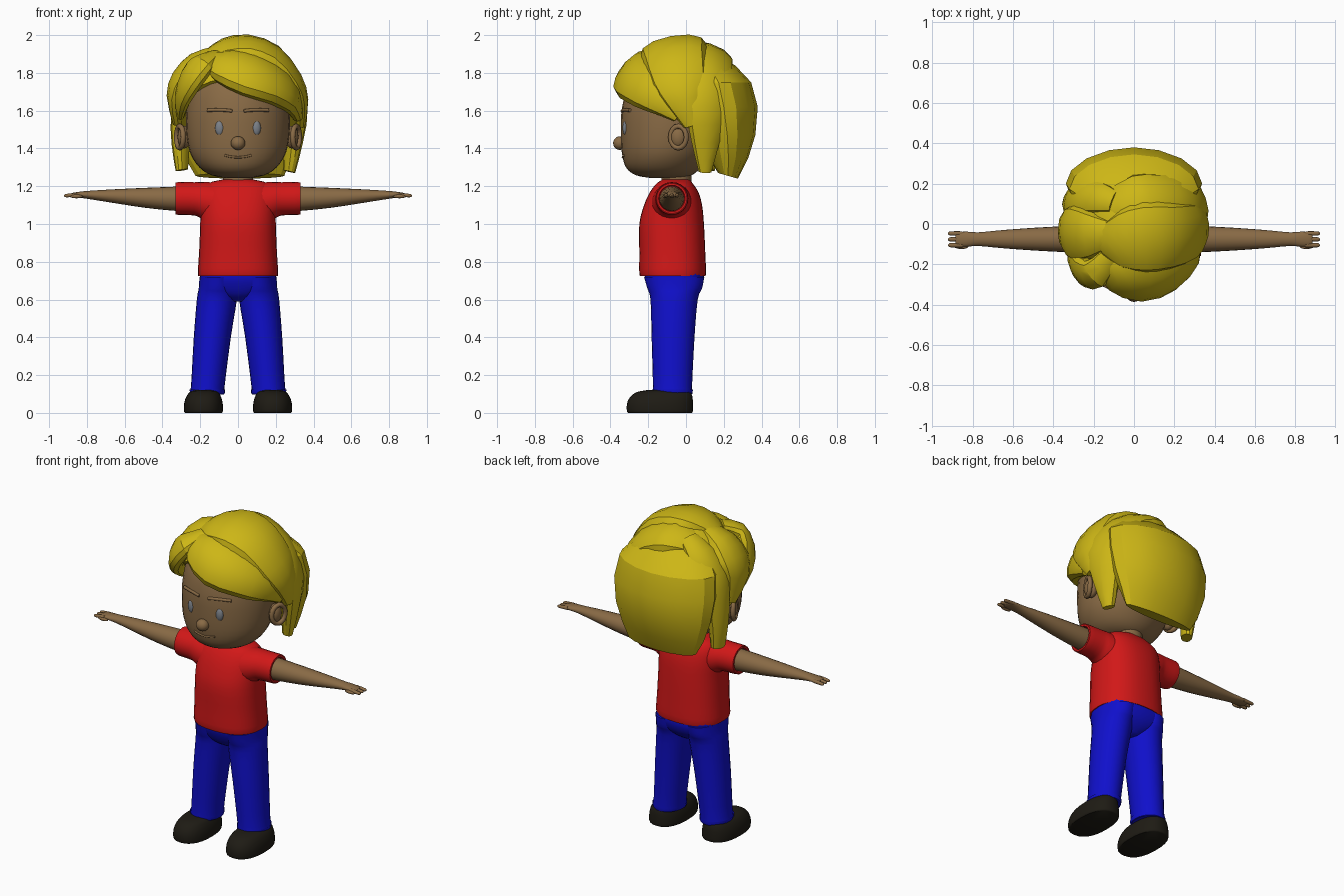
import bpy, bmesh, math
from mathutils import Vector as V


def material(name, rgb):
    m = bpy.data.materials.new(name)
    m.diffuse_color = (*rgb, 1)
    return m


SKIN = material("skin", (0.25, 0.145, 0.06))
HAIR = material("hair", (0.61, 0.47, 0.008))
RED = material("shirt_red", (0.64, 0.009, 0.009))
BLUE = material("trouser_blue", (0.005, 0.005, 0.6))
BLACK = material("shoe_black", (0.013, 0.011, 0.007))
EYE = material("eye_grey", (0.2, 0.22, 0.25))


def finish(name, bm, mat, angle=40):
    bmesh.ops.recalc_face_normals(bm, faces=bm.faces)
    me = bpy.data.meshes.new(name)
    bm.to_mesh(me)
    bm.free()
    ob = bpy.data.objects.new(name, me)
    bpy.context.collection.objects.link(ob)
    me.materials.append(mat)
    bpy.ops.object.select_all(action='DESELECT')
    ob.select_set(True)
    bpy.context.view_layer.objects.active = ob
    bpy.ops.object.shade_smooth_by_angle(angle=math.radians(angle))


def spline(a, b, c, d, t):
    return 0.5 * (2 * b + (c - a) * t + (2 * a - 5 * b + 4 * c - d) * t * t
                  + (3 * b - a - 3 * c + d) * t ** 3)


def resample(rows, steps):
    out = []
    for i in range(len(rows) - 1):
        q = [rows[max(0, min(len(rows) - 1, i + k))] for k in (-1, 0, 1, 2)]
        for s in range(steps):
            out.append([spline(*[r[j] for r in q], s / steps) for j in range(len(rows[0]))])
    return out + [list(rows[-1])]


def loft(name, rings, mat, n=24, e=1.0, steps=3, angle=40):
    """Skin (centre, half axis, half axis) rings; e below 1 squares them."""
    bm = bmesh.new()
    loops = []
    for c, u, v in resample(rings, steps):
        loop = []
        for k in range(n):
            a = 2 * math.pi * k / n
            x, y = math.cos(a), math.sin(a)
            x, y = math.copysign(abs(x) ** e, x), math.copysign(abs(y) ** e, y)
            loop.append(bm.verts.new(c + u * x + v * y))
        loops.append(loop)
    for a, b in zip(loops, loops[1:]):
        for k in range(n):
            bm.faces.new((a[k], a[k - 1], b[k - 1], b[k]))
    bm.faces.new(loops[0])
    bm.faces.new(loops[-1])
    finish(name, bm, mat, angle)


def upright(rows, s=1):
    """rows: z, centre x, half width, front y, back y"""
    return [(V((s * cx, (f + b) / 2, z)), V((rx, 0, 0)), V((0, (b - f) / 2, 0)))
            for z, cx, rx, f, b in rows]


def sideways(rows, s, y=-0.075):
    """rows: x, z, half depth, half height"""
    return [(V((s * x, y, z)), V((0, ry, 0)), V((0, 0, rz))) for x, z, ry, rz in rows]


def ball(name, loc, size, mat, seg=20):
    bm = bmesh.new()
    bmesh.ops.create_uvsphere(bm, u_segments=seg, v_segments=seg // 2, radius=1)
    for v in bm.verts:
        v.co = V([v.co[i] * size[i] + loc[i] for i in range(3)])
    finish(name, bm, mat, 60)


def tube(name, pts, r, mat, closed=False):
    cu = bpy.data.curves.new(name, 'CURVE')
    cu.dimensions, cu.bevel_depth, cu.bevel_resolution = '3D', r, 2
    cu.use_fill_caps = True
    sp = cu.splines.new('POLY')
    sp.points.add(len(pts) - 1)
    for p, q in zip(sp.points, pts):
        p.co = (*q, 1)
    sp.use_cyclic_u = closed
    ob = bpy.data.objects.new(name, cu)
    bpy.context.collection.objects.link(ob)
    cu.materials.append(mat)


# head and neck
loft("head", upright([
    (1.243, 0, .06, -.18, -.02), (1.258, 0, .14, -.265, .03), (1.30, 0, .205, -.318, .08),
    (1.38, 0, .255, -.34, .13), (1.50, 0, .274, -.345, .17), (1.62, 0, .272, -.338, .19),
    (1.74, 0, .25, -.30, .18), (1.83, 0, .17, -.21, .12), (1.86, 0, .05, -.1, .03)]), SKIN, 32)
loft("neck", upright([(1.17, 0, .08, -.13, .03), (1.29, 0, .08, -.13, .03)]), SKIN)

# face
ball("nose", (0, -.35, 1.428), (.038, .036, .036), SKIN)
tube("mouth", [(x, -.335 + 1.2 * x * x, 1.353 + 2.2 * x * x) for x in
               [-.07 + .02 * i for i in range(8)]], .006, SKIN)
for s, side in ((-1, "right"), (1, "left")):
    ball(side + "_eye", (s * .095, -.318, 1.508), (.026, .018, .042), EYE)
    tube(side + "_brow", [(s * x, -.339 + 1.6 * x * x, z) for x, z in
                          ((.03, 1.598), (.07, 1.603), (.12, 1.604), (.162, 1.602))], .009, SKIN)
    # ear: flat lobe with a raised rim
    ball(side + "_ear", (s * .285, -.04, 1.46), (.035, .045, .06), SKIN)
    tube(side + "_ear_rim", [(s * (.308 + .018 * math.sin(a)), -.04 + .042 * math.sin(a),
                              1.46 + .058 * math.cos(a))
                             for a in [i * math.pi / 8 for i in range(16)]], .014, SKIN, True)

# shirt
loft("shirt_body", upright([
    (.728, 0, .205, -.235, .095), (.735, 0, .213, -.247, .106), (.85, 0, .206, -.247, .102),
    (1.0, 0, .2, -.247, .095), (1.1, 0, .198, -.222, .085), (1.17, 0, .19, -.19, .065),
    (1.215, 0, .16, -.155, .035), (1.235, 0, .085, -.125, .02)]), RED, 32, .85)
for s, side in ((-1, "right"), (1, "left")):
    loft(side + "_sleeve", sideways([
        (.12, 1.105, .11, .115), (.19, 1.124, .098, .098), (.23, 1.133, .09, .088),
        (.322, 1.135, .086, .086), (.33, 1.135, .08, .08), (.33, 1.135, .07, .07),
        (.31, 1.135, .066, .066)], s), RED)
    # arm, flattening into the hand
    loft(side + "_arm", sideways([
        (.27, 1.133, .066, .066), (.35, 1.134, .064, .063), (.5, 1.139, .056, .052),
        (.65, 1.147, .045, .037), (.77, 1.153, .034, .024), (.83, 1.155, .037, .017),
        (.875, 1.153, .034, .012), (.885, 1.152, .025, .007)], s), SKIN, 20)
    for i, y in enumerate((-.047, -.076, -.105)):
        loft(f"{side}_finger_{i}", sideways([
            (.85, 1.154, .011, .011), (.9, 1.151, .011, .01), (.915, 1.15, .009, .008),
            (.922, 1.15, .003, .003)], s, y), SKIN, 10)
    ball(side + "_thumb", (s * .855, -.113, 1.146), (.035, .011, .01), SKIN, 12)

# trousers and shoes
loft("trouser_hips", upright([
    (.59, 0, .03, -.13, .01), (.62, 0, .1, -.172, .05), (.66, 0, .17, -.198, .08),
    (.71, 0, .2, -.217, .095), (.76, 0, .2, -.22, .09)]), BLUE, 28, .7)
for s, side in ((-1, "right"), (1, "left")):
    loft(side + "_trouser_leg", upright([
        (.1, .162, .08, -.165, .02), (.1, .162, .09, -.178, .033), (.125, .162, .094, -.18, .036),
        (.14, .16, .089, -.175, .032), (.4, .136, .098, -.182, .045), (.6, .112, .106, -.188, .062),
        (.66, .108, .1, -.205, .085), (.72, .104, .1, -.222, .097)], s), BLUE)
    loft(side + "_shoe", upright([
        (0, .183, .098, -.305, .03), (.01, .183, .103, -.313, .037), (.05, .183, .102, -.312, .037),
        (.085, .182, .092, -.295, .034), (.11, .18, .075, -.26, .025), (.12, .18, .05, -.21, .01)],
        s), BLACK, 28, .85)

# hair: scalp shell cut along the hairline
bm = bmesh.new()
bmesh.ops.create_uvsphere(bm, u_segments=24, v_segments=16, radius=1)
for v in bm.verts:
    v.co = V((v.co.x * .33, v.co.y * .335 - .01, v.co.z * .355 + 1.6))
cut = bmesh.ops.bisect_plane(bm, geom=bm.verts[:] + bm.edges[:] + bm.faces[:],
                             plane_co=(0, .02, 1.5), plane_no=(0, -.27, -.31), clear_outer=True)
bmesh.ops.holes_fill(bm, edges=[g for g in cut['geom_cut'] if isinstance(g, bmesh.types.BMEdge)])
finish("hair_scalp", bm, HAIR)

# hair: blunt slab down the back, its hem rising towards the neck
back = upright([
    (1.255, .01, .235, .17, .275), (1.35, 0, .28, .12, .33), (1.47, 0, .32, .07, .367),
    (1.62, 0, .338, .02, .38), (1.75, 0, .32, 0, .345), (1.84, 0, .24, -.02, .26),
    (1.9, 0, .1, -.02, .14)])
back[0][2].z = -.015
loft("hair_back", back, HAIR, 16, 1.05, 1, 25)

CORE = V((0, 0, 1.55))


def lock(name, rows):
    """Hair clump along outer surface points: x, y, z, half width, half thickness"""
    rows = resample([[V(r[:3]), r[3], r[4]] for r in rows], 2)
    rings = []
    for i, (p, w, h) in enumerate(rows):
        t = (rows[min(i + 1, len(rows) - 1)][0] - rows[max(i - 1, 0)][0]).normalized()
        n = p - CORE
        n = (n - t * n.dot(t)).normalized()
        rings.append((p - n * h, t.cross(n) * w, n * h))
    loft(name, rings, HAIR, 12, .9, 1, 30)


# hair: clumps combed from the parting to both sides
lock("hair_fringe", [(-.17, -.2, 1.89, .05, .03), (-.08, -.29, 1.88, .11, .06),
                     (.07, -.335, 1.83, .13, .07), (.22, -.28, 1.78, .125, .07),
                     (.325, -.16, 1.7, .11, .06), (.345, -.03, 1.58, .05, .03)])
lock("hair_crown", [(-.17, -.08, 1.92, .08, .04), (-.08, -.09, 1.975, .15, .07),
                    (.06, -.08, 1.995, .18, .08), (.22, -.07, 1.935, .17, .08),
                    (.335, -.04, 1.79, .15, .07), (.372, .0, 1.66, .11, .06),
                    (.355, .04, 1.52, .05, .03)])
lock("hair_rear_crown", [(-.15, .1, 1.9, .08, .05), (0, .13, 1.955, .14, .07),
                         (.16, .14, 1.91, .14, .08), (.295, .14, 1.79, .13, .07),
                         (.355, .13, 1.62, .12, .06), (.335, .12, 1.43, .08, .05),
                         (.30, .11, 1.27, .035, .03)])
lock("hair_front_tuft", [(-.13, -.17, 1.92, .05, .03), (-.21, -.27, 1.88, .08, .05),
                         (-.29, -.26, 1.78, .09, .05), (-.33, -.18, 1.67, .07, .04),
                         (-.325, -.08, 1.57, .03, .02)])
lock("hair_side", [(-.13, -.05, 1.94, .07, .04), (-.25, -.06, 1.9, .12, .07),
                   (-.345, -.05, 1.8, .14, .07), (-.378, -.03, 1.68, .11, .06),
                   (-.345, .02, 1.53, .04, .03)])
lock("hair_rear_side", [(-.11, .12, 1.93, .06, .04), (-.22, .15, 1.87, .09, .06),
                        (-.315, .15, 1.74, .1, .06), (-.345, .14, 1.58, .08, .05),
                        (-.345, .13, 1.42, .06, .045), (-.325, .12, 1.28, .045, .03)])
